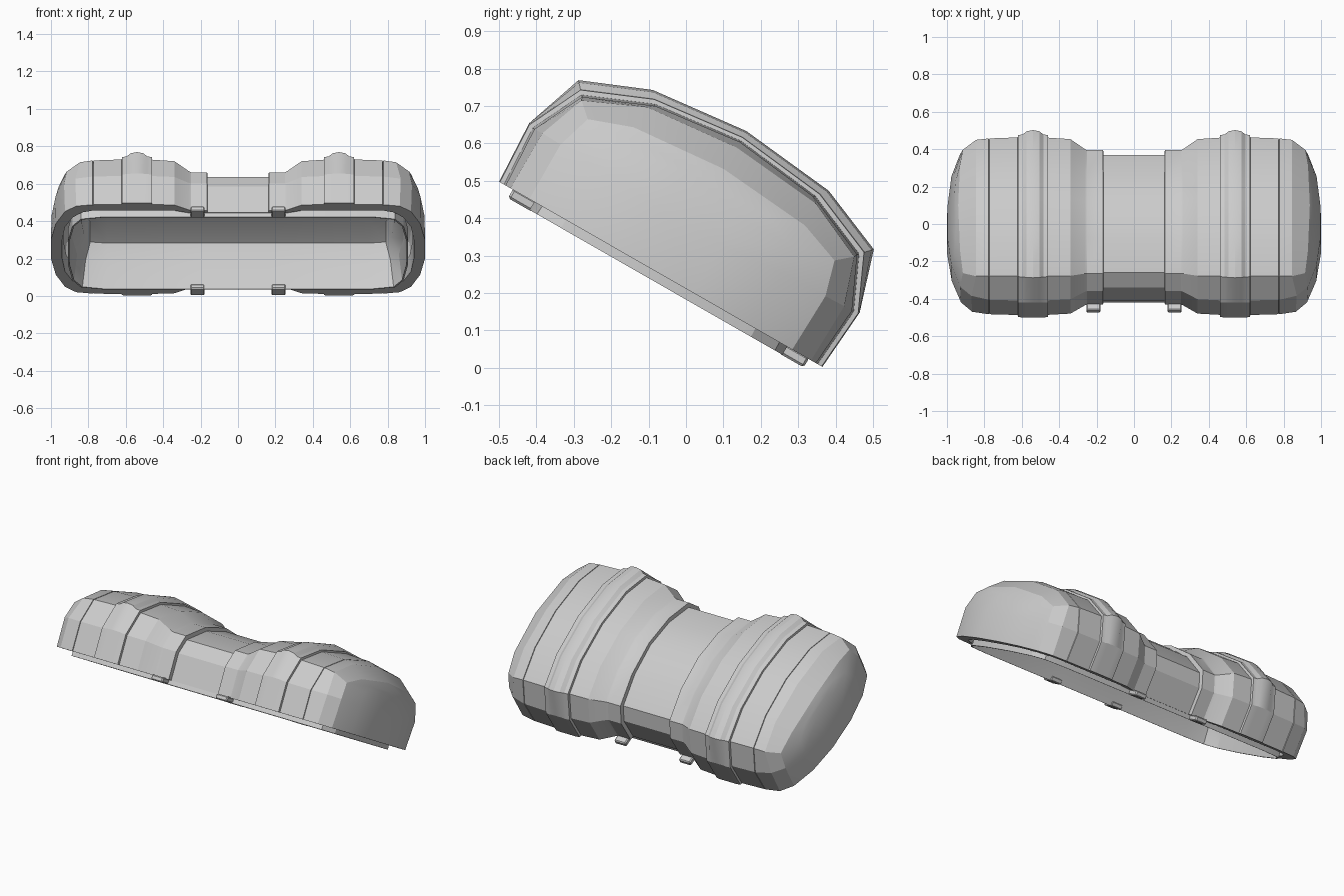
import bpy, bmesh, math

if "Cube" in bpy.data.objects:
    bpy.data.objects.remove(bpy.data.objects["Cube"])

# tilted frame: u runs along the open rim, v is the height above the rim plane
C, S = math.cos(math.radians(29.8)), math.sin(math.radians(29.8))


def place(x, u, v):
    u += .018 * v
    return (x, -0.0675 + C * u + S * v, 0.25 - S * u + C * v)


def finish(name, bm, angle=20):
    me = bpy.data.meshes.new(name)
    bm.to_mesh(me)
    bm.free()
    ob = bpy.data.objects.new(name, me)
    bpy.context.collection.objects.link(ob)
    bpy.ops.object.select_all(action='DESELECT')
    ob.select_set(True)
    bpy.context.view_layer.objects.active = ob
    bpy.ops.object.shade_smooth_by_angle(angle=math.radians(angle))
    return ob


def loft(name, half):
    """half: columns for x >= 0; each is a half profile of (x, u, v) ending at u = 0."""
    cols = [[(-x, u, v) for x, u, v in c] for c in reversed(half)] + half
    bm = bmesh.new()
    rows = []
    for c in cols:
        full = [(x, -u, v) for x, u, v in c] + list(reversed(c[:-1]))
        rows.append([bm.verts.new(place(*p)) for p in full])
    n = len(rows[0])
    for a, b in zip(rows, rows[1:]):
        for i in range(n - 1):
            bm.faces.new((a[i], b[i], b[i + 1], a[i + 1]))
    # close both ends with strips across the profile
    for r, flip in ((rows[0], False), (rows[-1], True)):
        for i in range(n // 2):
            f = [r[i], r[i + 1], r[n - 2 - i], r[n - 1 - i]]
            if i == n // 2 - 1:
                f = [r[i], r[i + 1], r[n - 1 - i]]
            bm.faces.new(f[::-1] if flip else f)
    return finish(name, bm)


# outer shell: one profile, inset by a varying amount along x
base = [(.498, 0), (.509, .176), (.455, .341), (.271, .417), (0, .446)]
shrink = [(1.25, 0), (1.25, .2), (.92, 1), (.8, 1), (0, 1)]
insets = [(.08, .101), (.162, .101), (.165, .082), (.25, .082), (.262, .078), (.34, .037),
          (.459, .031), (.461, .02), (.485, .018), (.505, .005), (.54, 0), (.575, .005),
          (.595, .018), (.62, .02), (.622, .03), (.773, .034), (.7745, .04),
          (.7755, .04), (.777, .034)]
shell = []
for x, e in insets:
    col = [(x, .389 if e > .07 else .41, .1), (x, .389 if e > .07 else .415, 0)]
    for j, ((u, v), (a, b)) in enumerate(zip(base, shrink)):
        inset = a * max(0, e - .018) if j < 2 else a * e
        col.append((x, u - inset, v - b * e))
    shell.append(col)

# rounded shell ends; the first two points are the inner wall and inner rim edge
shell += [
    [(.83, .39, .1), (.835, .395, 0), (.865, .463, 0), (.87, .465, .17), (.845, .42, .298),
     (.845, .26, .37), (.845, 0, .395)],
    [(.88, .34, .1), (.885, .34, 0), (.925, .405, 0), (.93, .408, .168), (.915, .38, .263),
     (.93, .264, .305), (.94, 0, .328)],
    [(.917, .24, .1), (.925, .24, 0), (.974, .275, 0), (.976, .275, .165), (.96, .25, .24),
     (.955, .17, .28), (.952, 0, .303)],
    [(.932, .1, .1), (.94, .1, 0), (1, .1, 0), (.997, .1, .15), (.973, .09, .24),
     (.962, .06, .275), (.957, 0, .285)],
]
loft("outer_shell", shell)

# thin inner liner with a skirt below the rim
lining = [(.386, .06), (.39, -.025), (.385, -.025), (.38, .14), (.35, .24), (.21, .295), (0, .325)]
liner = []
for low, high, su, sv in ((.2, .2, 1, 1), (.72, .7, 1, 1), (.84, .79, .94, .98),
                          (.885, .82, .75, .95), (.91, .835, .3, .92)):
    col = []
    for j, (u, v) in enumerate(lining):
        x = low if j < 2 else low - .008 if j < 3 else low - .025 if j < 4 else high
        col.append((x, u * su, v * sv if v > 0 else v))
    liner.append(col)
loft("inner_liner", liner)

# four small clips on the rim
for sx, xn in ((-1, "left"), (1, "right")):
    for su, un in ((-1, "front"), (1, "back")):
        bm = bmesh.new()
        bmesh.ops.create_cube(bm, size=1)
        for v in bm.verts:
            v.co = (v.co.x * .076 + sx * .217,
                    v.co.y * .075 + su * .418, v.co.z * .03 - .011)
        bmesh.ops.bevel(bm, geom=bm.edges[:], offset=.006, segments=1, affect='EDGES')
        for v in bm.verts:
            v.co = place(*v.co)
        bmesh.ops.recalc_face_normals(bm, faces=bm.faces[:])
        finish(f"clip_{un}_{xn}", bm)
